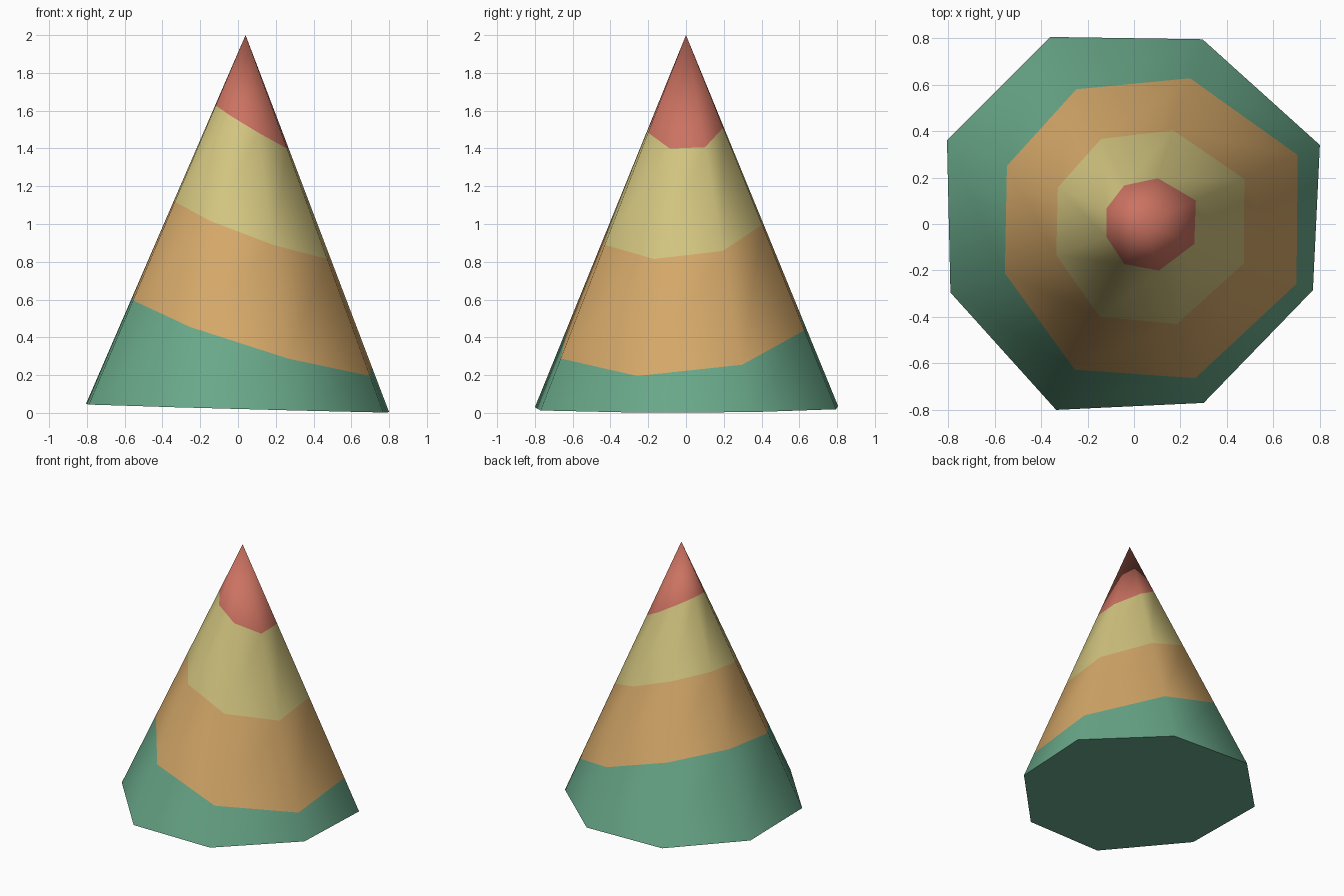
import bpy, bmesh
from mathutils import Vector

cube = bpy.data.objects.get("Cube")
if cube:
    bpy.data.objects.remove(cube, do_unlink=True)


def make_material(name, rgb):
    mat = bpy.data.materials.new(name)
    mat.use_nodes = True
    color = (*rgb, 1.0)
    mat.diffuse_color = color
    mat.node_tree.nodes["Principled BSDF"].inputs["Base Color"].default_value = color
    return mat


# Colours from the base band up to the tip
materials = [
    make_material("green", (0.14, 0.39, 0.25)),
    make_material("orange", (0.66, 0.39, 0.14)),
    make_material("pale yellow", (0.64, 0.55, 0.21)),
    make_material("red", (0.60, 0.17, 0.12)),
]

# Slightly uneven octagonal foot, and the apex
foot = [(0.80, 0.34), (0.295, 0.795), (-0.36, 0.805), (-0.805, 0.36),
        (-0.79, -0.295), (-0.335, -0.80), (0.30, -0.77), (0.77, -0.285)]
apex = (0.04, 0.0, 2.0)

# Slanted band borders: height at the axis, slope along x, slope along y
borders = [(0.444, -0.315, 0.11), (1.01, -0.37, 0.12), (1.56, -0.60, 0.06)]


def height(border, x, y):
    return border[0] + border[1] * x + border[2] * y


bm = bmesh.new()
ring = [bm.verts.new((x, y, height((0.024, -0.027, 0.004), x, y))) for x, y in foot]
tip = bm.verts.new(apex)
for i, v in enumerate(ring):
    bm.faces.new((v, ring[(i + 1) % len(ring)], tip))
bm.faces.new(reversed(ring))

# Cut the sides along each border
for b in borders:
    bmesh.ops.bisect_plane(bm, geom=bm.verts[:] + bm.edges[:] + bm.faces[:],
                           plane_co=Vector((0, 0, b[0])),
                           plane_no=Vector((-b[1], -b[2], 1)).normalized())

# Colour each face by the number of borders below it
for f in bm.faces:
    c = f.calc_center_median()
    f.material_index = sum(c.z > height(b, c.x, c.y) for b in borders)
bmesh.ops.recalc_face_normals(bm, faces=bm.faces[:])

mesh = bpy.data.meshes.new("banded_cone")
bm.to_mesh(mesh)
bm.free()
for mat in materials:
    mesh.materials.append(mat)
cone = bpy.data.objects.new("banded_cone", mesh)
bpy.context.collection.objects.link(cone)

# Smooth sides with a crisp foot edge
bpy.ops.object.select_all(action="DESELECT")
cone.select_set(True)
bpy.context.view_layer.objects.active = cone
bpy.ops.object.shade_smooth_by_angle(angle=0.96)
